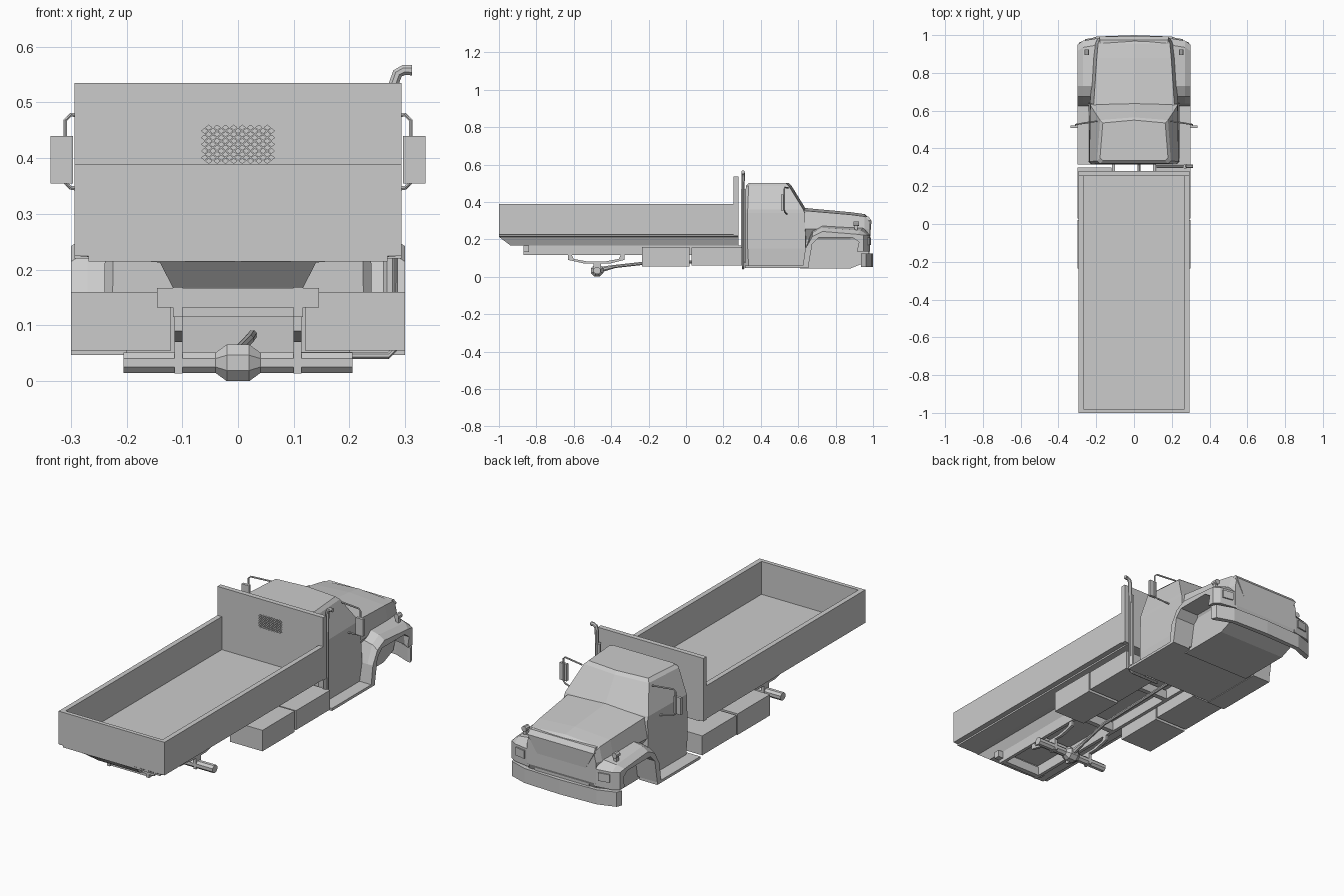
import bpy, bmesh, math
from mathutils import Vector

cube = bpy.data.objects.get("Cube")
if cube:
    bpy.data.objects.remove(cube)

grey = bpy.data.materials.new("plain_grey")
grey.use_nodes = True
COLOUR = (0.6, 0.6, 0.6, 1)
grey.diffuse_color = COLOUR
grey.node_tree.nodes["Principled BSDF"].inputs["Base Color"].default_value = COLOUR


def finish(name, bm):
    bmesh.ops.recalc_face_normals(bm, faces=bm.faces)
    mesh = bpy.data.meshes.new(name)
    bm.to_mesh(mesh)
    bm.free()
    mesh.materials.append(grey)
    ob = bpy.data.objects.new(name, mesh)
    bpy.context.collection.objects.link(ob)
    return ob


def loft(name, rings):
    """Skin closed rings of equal length and cap both ends."""
    bm = bmesh.new()
    loops = [[bm.verts.new(p) for p in ring] for ring in rings]
    n = len(loops[0])
    for a, b in zip(loops, loops[1:]):
        for i in range(n):
            j = (i + 1) % n
            bm.faces.new((a[i], a[j], b[j], b[i]))
    bm.faces.new(loops[0])
    bm.faces.new(loops[-1])
    return finish(name, bm)


def box(name, x, y, z):
    return loft(name, [[(a, y[0], h), (x[1] if a == x[0] else x[0], y[0], h)][:1] +
                       [(x[1], y[0], h), (x[1], y[1], h), (x[0], y[1], h)]
                       for h in z for a in x[:1]])


def tube(name, path, radius, sides=8):
    """Sweep a regular ring along a path, radius may vary by point."""
    pts = [Vector(p) for p in path]
    radii = radius if isinstance(radius, list) else [radius] * len(pts)
    rings = []
    for i, p in enumerate(pts):
        d = (pts[min(i + 1, len(pts) - 1)] - pts[max(i - 1, 0)]).normalized()
        ref = Vector((0, 1, 0)) if abs(d.y) < 0.8 else Vector((1, 0, 0))
        u = d.cross(ref).normalized()
        v = d.cross(u)
        angles = [math.tau * (k + 0.5) / sides for k in range(sides)]
        rings.append([p + radii[i] * (u * math.cos(a) + v * math.sin(a)) for a in angles])
    return loft(name, rings)


def mirror(half):
    """Close a half outline of (x, other) pairs running from centre to centre."""
    return half + [(-x, t) for x, t in reversed(half) if x > 0]


SIDES = ((1, "left"), (-1, "right"))

# Cargo bed
for s, side in SIDES:
    box(side + "_bed_wall", (s * 0.268, s * 0.293), (-1, 0.28), (0.225, 0.39))
box("tailgate", (-0.268, 0.268), (-1, -0.98), (0.215, 0.39))
box("bed_floor", (-0.268, 0.268), (-0.98, 0.28), (0.215, 0.225))
headboard = box("headboard", (-0.293, 0.293), (0.255, 0.28), (0.22, 0.535))

# Tapered underside with a raked tail
under = mirror([(0, 0.225), (0.293, 0.225), (0.14, 0.213), (0.117, 0.168), (0, 0.168)])
loft("bed_underside", [[(x, y + (rake if z < 0.2 else 0), z) for x, z in under]
                       for y, rake in ((-1, 0.06), (0.28, 0))])

# Diamond mesh window through the headboard
bm = bmesh.new()
for row in range(-5, 6):
    for col in range(-9, 10):
        x, z = col * 0.0075, 0.425 + row * 0.006
        if (row + col) % 2 or (x / 0.066) ** 4 + ((z - 0.425) / 0.036) ** 4 > 1:
            continue
        ring = [(x - 0.0055, z), (x, z - 0.0043), (x + 0.0055, z), (x, z + 0.0043)]
        a, b = [[bm.verts.new((p, y, q)) for p, q in ring] for y in (0.24, 0.3)]
        for i in range(4):
            j = (i + 1) % 4
            bm.faces.new((a[i], a[j], b[j], b[i]))
        bm.faces.new(a)
        bm.faces.new(b)
cutter = finish("mesh_window_cutter", bm)
cutter.hide_render = True
cutter.hide_viewport = True
cutter.display_type = 'WIRE'
cut = headboard.modifiers.new("mesh_window", 'BOOLEAN')
cut.operation = 'DIFFERENCE'
cut.solver = 'EXACT'
cut.object = cutter

# Chassis
for s, side in SIDES:
    box(side + "_frame_rail", (s * 0.1, s * 0.117), (-0.87, 0.64), (0.115, 0.168))
    spring = [(-0.63, 0.115), (-0.63, 0.09), (-0.54, 0.07), (-0.41, 0.07),
              (-0.33, 0.09), (-0.33, 0.115), (-0.35, 0.115), (-0.36, 0.095),
              (-0.43, 0.082), (-0.53, 0.082), (-0.6, 0.095), (-0.61, 0.115)]
    loft(side + "_leaf_spring", [[(s * x, y, z) for y, z in spring] for x in (0.1, 0.114)])
    box(side + "_spring_clamp", (s * 0.1, s * 0.114), (-0.495, -0.455), (0.014, 0.08))
    # Side tanks
    box(side + "_rear_tank", (s * 0.12, s * 0.3), (-0.235, 0.02), (0.055, 0.16))
    box(side + "_front_tank", (s * 0.12, s * 0.3), (0.03, 0.3), (0.06, 0.157))
box("rear_crossbar", (-0.145, 0.145), (-0.87, -0.84), (0.132, 0.167))
for i, y in enumerate((-0.86, -0.62, -0.3, 0.1)):
    box("crossmember_%d" % i, (-0.1, 0.1), (y, y + 0.025), (0.115, 0.16))
tube("rear_axle", [(-0.205, -0.475, 0.033), (0.205, -0.475, 0.033)], 0.02)
tube("differential", [(x, -0.475, 0.033) for x in (-0.04, -0.02, 0.02, 0.04)],
     [0.02, 0.0357, 0.0357, 0.02])
tube("drive_shaft", [(0, -0.45, 0.04), (0, -0.38, 0.055), (0.02, -0.2, 0.075),
                     (0.027, 0.4, 0.085)], [0.016, 0.009, 0.009, 0.009])

# Cab with crowned windscreen
levels = [(0.05, 0.32, 0.64, 0.235, 0.235), (0.15, 0.315, 0.64, 0.24, 0.24),
          (0.34, 0.315, 0.635, 0.237, 0.232), (0.36, 0.315, 0.627, 0.235, 0.23),
          (0.485, 0.32, 0.55, 0.195, 0.18), (0.5, 0.335, 0.535, 0.18, 0.165)]
loft("cab", [[(x, y, z) for x, y in mirror(
    [(0, yb), (wb - 0.015, yb), (wb, yb + 0.015), (wf, yf), (0, yf + 0.015)])]
    for z, yb, yf, wb, wf in levels])

# Hood and engine bay: y, centre height, top width, edge height, side width, base
stations = [(0.61, 0.37, 0.215, 0.355, 0.235, 0.045), (0.88, 0.345, 0.197, 0.332, 0.215, 0.045),
            (0.955, 0.335, 0.19, 0.322, 0.205, 0.075), (0.985, 0.305, 0.18, 0.3, 0.19, 0.15)]
loft("hood", [[(x, y, z) for x, z in mirror(
    [(0, top), (w, edge), (ws, 0.255), (0.19, 0.2), (0.19, base), (0, base)])]
    for y, top, w, edge, ws, base in stations])
loft("grille", [[(-w, y, z), (w, y, z), (w, y - 0.03, z), (-w, y - 0.03, z)]
                for w, y, z in ((0.135, 0.985, 0.215), (0.185, 0.992, 0.3), (0.18, 0.975, 0.322))])

# Fenders, running boards, lamps and mirrors
arch = [(0.625, 0.06), (0.638, 0.15), (0.675, 0.222), (0.73, 0.25), (0.95, 0.235),
        (0.985, 0.222), (0.985, 0.135), (0.948, 0.135), (0.925, 0.185), (0.89, 0.21),
        (0.71, 0.21), (0.675, 0.175), (0.655, 0.06)]
for s, side in SIDES:
    rings = []
    for x, lift, pull in ((0.18, 0.03, 0), (0.27, 0.012, 0.015), (0.3, -0.008, 0.035)):
        rings.append([(s * x, y - (pull if y > 0.94 else 0),
                       z + (lift if i in (2, 3, 4) else 0)) for i, (y, z) in enumerate(arch)])
    loft(side + "_fender", rings)
    box(side + "_running_board", (s * 0.2, s * 0.3), (0.315, 0.655), (0.047, 0.06))
    loft(side + "_headlight", [[(s * x, y + d, z) for x, y, z in
         ((0.205, 0.984, 0.17), (0.26, 0.974, 0.17), (0.26, 0.974, 0.21), (0.205, 0.984, 0.21))]
         for d in (-0.004, 0.004)])
    tube(side + "_marker_lamp", [(s * 0.25, 0.895, 0.283), (s * 0.25, 0.925, 0.283)], 0.014)
    box(side + "_marker_stem", (s * 0.242, s * 0.258), (0.9, 0.918), (0.23, 0.28))
    box(side + "_mirror", (s * 0.296, s * 0.336), (0.508, 0.522), (0.355, 0.44))
    tube(side + "_mirror_arm", [(s * 0.195, 0.545, 0.475), (s * 0.3, 0.528, 0.478),
                                (s * 0.31, 0.526, 0.468), (s * 0.31, 0.526, 0.356),
                                (s * 0.3, 0.528, 0.347), (s * 0.23, 0.54, 0.335)], 0.004, 6)

# Wraparound bumper
plan = mirror([(0, 1.0), (0.2, 0.992), (0.29, 0.962), (0.3, 0.935), (0.285, 0.935),
               (0.195, 0.97), (0, 0.975)])
loft("front_bumper", [[(x, y, z) for x, y in plan] for z in (0.052, 0.125)])
box("bumper_mount", (-0.15, 0.15), (0.93, 0.98), (0.08, 0.16))

# Exhaust stack with an outward tip
tube("exhaust_stack", [(0.11, 0.305, 0.046), (0.27, 0.305, 0.046), (0.28, 0.305, 0.056),
                       (0.28, 0.305, 0.535), (0.286, 0.305, 0.552), (0.297, 0.305, 0.558),
                       (0.312, 0.305, 0.558)], [0.007] * 3 + [0.01] * 4)
tube("muffler", [(0.272, 0.305, 0.08), (0.272, 0.305, 0.47)], 0.013)
